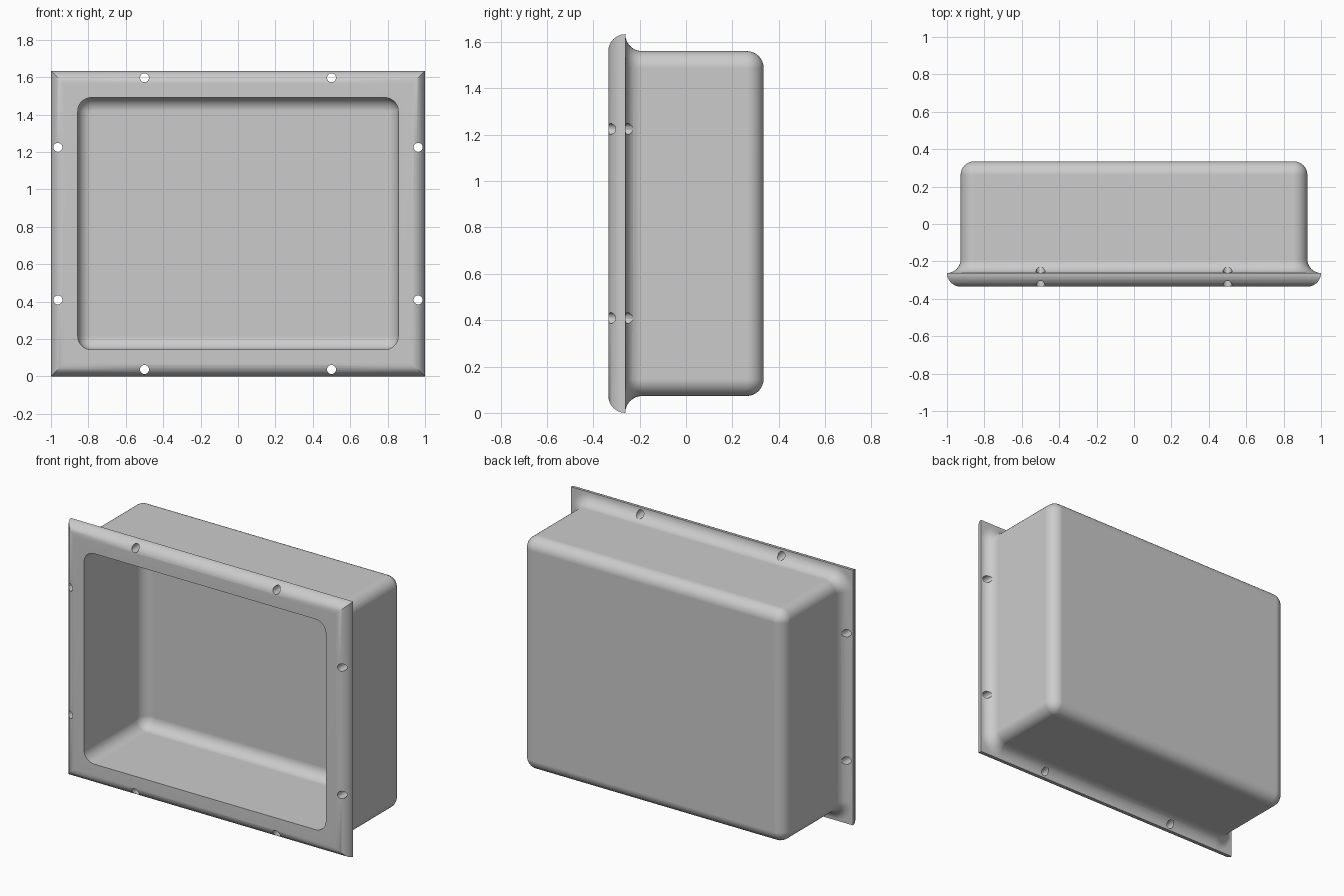
import bpy, bmesh
from math import sin, cos, pi, radians
from mathutils import Matrix

cube = bpy.data.objects.get("Cube")
if cube:
    bpy.data.objects.remove(cube)

HALF_W, HALF_H = 1.0, 0.817      # flange half sizes
FRONT, BACK = -0.335, 0.335
R = 0.073                        # shared rounding radius
WALL = 0.07
STEPS = 8

grey = bpy.data.materials.new("grey")
grey.use_nodes = True
grey.diffuse_color = (0.6, 0.6, 0.6, 1)
grey.node_tree.nodes["Principled BSDF"].inputs["Base Color"].default_value = (0.6, 0.6, 0.6, 1)


def ring(bm, inset, radius, y):
    """Rounded rectangle, inset from the flange outline, at depth y."""
    w, h = HALF_W - inset, HALF_H - inset
    verts = []
    for q, (sx, sz) in enumerate([(1, 1), (-1, 1), (-1, -1), (1, -1)]):
        for i in range(STEPS + 1):
            a = (q + i / STEPS) * pi / 2
            verts.append(bm.verts.new((sx * (w - radius) + radius * cos(a), y,
                                       HALF_H + sz * (h - radius) + radius * sin(a))))
    return verts


def make_object(name, bm):
    mesh = bpy.data.meshes.new(name)
    bm.to_mesh(mesh)
    bm.free()
    mesh.materials.append(grey)
    obj = bpy.data.objects.new(name, mesh)
    bpy.context.collection.objects.link(obj)
    return obj


arc = [i / STEPS * pi / 2 for i in range(STEPS + 1)]
inner = R + WALL                 # inset of the cavity wall
loops = []                       # (inset, corner radius, y)

# Cavity: rounded floor edge, then straight wall to the front
for a in arc:
    loops.append((inner + R * (1 - sin(a)), R * sin(a), BACK - WALL - R * (1 - cos(a))))
loops.append((inner, R, FRONT))
# Flange: rounded front edge with mitred corners, out to a sharp lip
for a in arc:
    loops.append((R * (1 - sin(a)), 0, FRONT + R * (1 - cos(a))))
# Cove from the lip into the box side
lip_y = FRONT + R
for a in arc:
    inset = R * (1 - cos(a))
    loops.append((R * sin(a), 2 * R - R * sin(a), lip_y + inset))
# Box: rounded back edge
for a in arc:
    loops.append((R + R * (1 - cos(a)), R * cos(a), BACK - R * (1 - sin(a))))

bm = bmesh.new()
rings = [ring(bm, *l) for l in loops]
for lo, hi in zip(rings, rings[1:]):
    n = len(lo)
    for i in range(n):
        j = (i + 1) % n
        bm.faces.new((lo[i], lo[j], hi[j], hi[i]))
bmesh.ops.remove_doubles(bm, verts=bm.verts, dist=0.0002)
bmesh.ops.holes_fill(bm, edges=[e for e in bm.edges if e.is_boundary], sides=0)
bmesh.ops.recalc_face_normals(bm, faces=bm.faces)
housing = make_object("recessed_box", bm)

# Screw holes through the flange
bm = bmesh.new()
turn = Matrix.Rotation(radians(90), 4, 'X')
spots = [(0.5, 0.78), (0.963, 0.408)]
for x, z in spots:
    for sx in (-1, 1):
        for sz in (-1, 1):
            place = Matrix.Translation((sx * x, -0.29, HALF_H + sz * z))
            bmesh.ops.create_cone(bm, cap_ends=True, segments=24, radius1=0.024,
                                  radius2=0.024, depth=0.2, matrix=place @ turn)
cutter = make_object("hole_cutter", bm)
cutter.hide_render = True

bpy.ops.object.select_all(action='DESELECT')
housing.select_set(True)
bpy.context.view_layer.objects.active = housing
cut = housing.modifiers.new("screw_holes", 'BOOLEAN')
cut.operation = 'DIFFERENCE'
cut.solver = 'EXACT'
cut.object = cutter
bpy.ops.object.modifier_apply(modifier=cut.name)
bpy.data.objects.remove(cutter)

# Smooth rounds, clean flats
bpy.ops.object.shade_smooth_by_angle(angle=radians(30))
weighted = housing.modifiers.new("flat_faces", 'WEIGHTED_NORMAL')
weighted.keep_sharp = True
